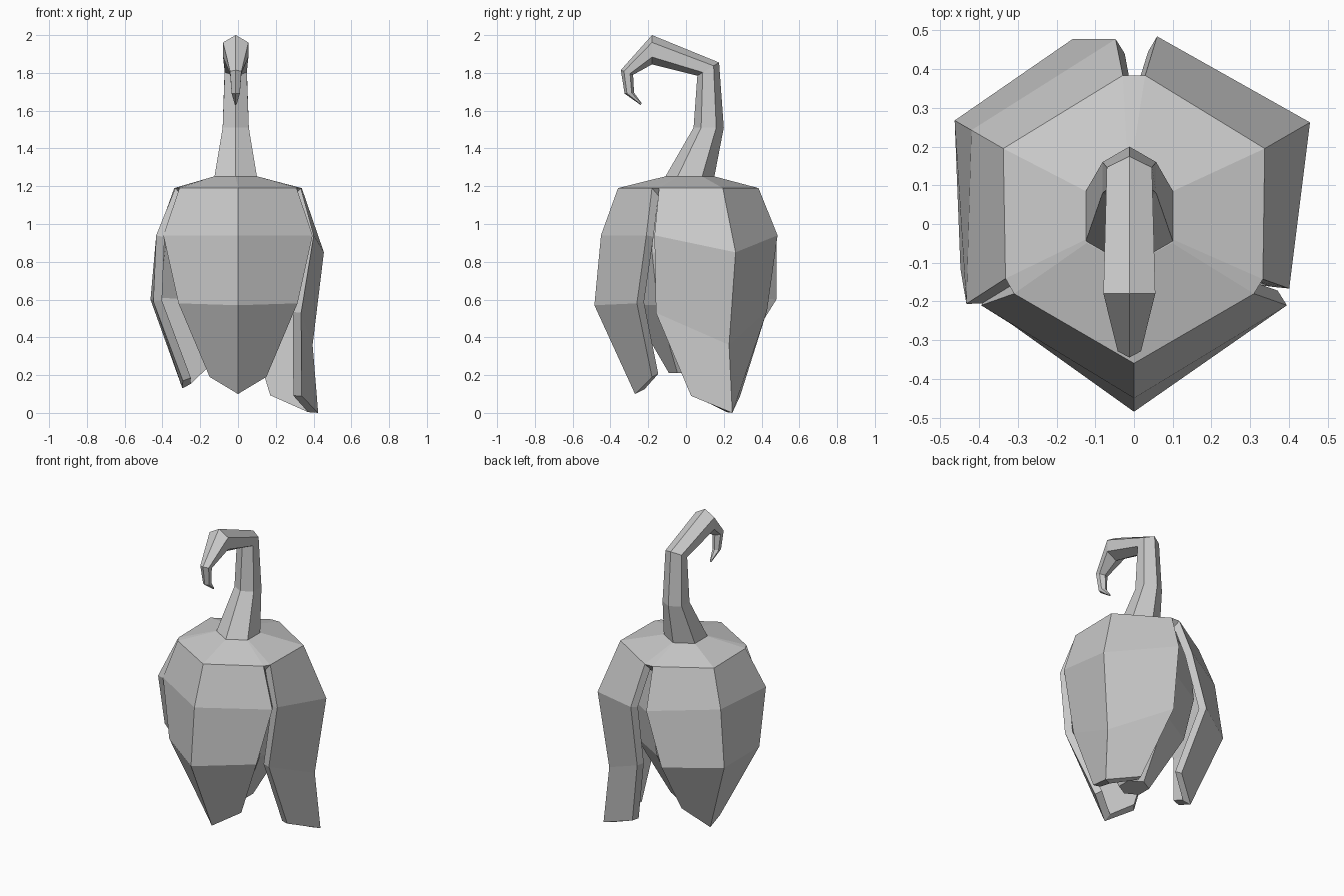
import bpy
from math import cos, sin, pi, radians
from mathutils import Vector

if "Cube" in bpy.data.objects:
    bpy.data.objects.remove(bpy.data.objects["Cube"])


def make(name, verts, faces):
    me = bpy.data.meshes.new(name)
    me.from_pydata(verts, [], faces)
    me.update()
    ob = bpy.data.objects.new(name, me)
    bpy.context.collection.objects.link(ob)
    return ob


def loft(name, rings):
    """Skin equal-sized rings (counter-clockwise, bottom to top) and cap both ends."""
    n = len(rings[0])
    faces = [tuple(reversed(range(n)))]
    for i in range(len(rings) - 1):
        for k in range(n):
            a, b = i * n + k, i * n + (k + 1) % n
            faces.append((a, b, b + n, a + n))
    faces.append(tuple((len(rings) - 1) * n + k for k in range(n)))
    return make(name, [v for r in rings for v in r], faces)


def petal(name, angle, ridge, left, right):
    """Folded petal; ridge rows are (out, z), edge rows (out, sideways, z). Returns its top row."""
    d = Vector((cos(angle), sin(angle), 0))
    t = Vector((-d.y, d.x, 0))
    verts, faces = [], []
    for (r, z), (lr, lt, lz), (rr, rt, rz) in zip(ridge, left, right):
        verts += [d * lr - t * lt + Vector((0, 0, lz)),
                  d * r + Vector((0, 0, z)),
                  d * rr + t * rt + Vector((0, 0, rz))]
    for i in range(len(ridge) - 1):
        for k in range(2):
            a = i * 3 + k
            faces.append((a + 3, a + 4, a + 1, a))
    ob = make(name, verts, faces)
    m = ob.modifiers.new("thickness", "SOLIDIFY")
    m.thickness = 0.045
    m.offset = -1
    m.use_even_offset = True
    return verts[:3]


# Three petals, each opened by a different amount
front_edge = [(.18, .31, 1.19), (.21, .395, .94), (.26, .315, .58), (.18, .15, .19)]
rim = petal("front_petal", radians(270),
            [(.36, 1.19), (.45, .94), (.485, .57), (.27, .10)], front_edge, front_edge)
rim += petal("right_petal", radians(30),
             [(.39, 1.19), (.525, .85), (.456, .36), (.49, 0)],
             [(.217, .29, 1.19), (.264, .345, .94), (.21, .305, .53), (.305, .145, .09)],
             [(.217, .318, 1.19), (.294, .39, .94), (.26, .345, .54), (.305, .155, .09)])
rim += petal("left_petal", radians(150),
             [(.39, 1.19), (.485, .96), (.535, .6), (.34, .13)],
             [(.217, .318, 1.19), (.28, .39, .94), (.376, .335, .6), (.26, .15, .25)],
             [(.217, .288, 1.19), (.272, .395, .94), (.33, .325, .59), (.285, .09, .17)])

# Closed bud inside the petals
bud = [(.09, .21), (.30, .57), (.36, .85), (.33, 1.16)]
loft("inner_bud", [[(r * cos(k * pi / 3 + pi / 6), r * sin(k * pi / 3 + pi / 6), z)
                    for k in range(6)] for r, z in bud])

# Cap joining the petal tops to the stem
underside = [Vector((v.x * .9, v.y * .9, 1.14)) for v in rim]
collar = [Vector((-.012 + .13 * cos(a), .02 + .13 * sin(a), 1.252))
          for centre in (270, 30, 150)
          for a in (radians(centre - 58), radians(centre), radians(centre + 58))]
loft("cap", [underside, rim, collar])

# Hooked hexagonal stem: (outer y, z, inner y, z) of each ring
sections = [(.15, 1.25, -.11, 1.25), (.20, 1.51, .04, 1.51),
            (.175, 1.855, .06, 1.785), (-.18, 2.0, -.18, 1.845),
            (-.345, 1.815, -.28, 1.79), (-.325, 1.69, -.275, 1.695),
            (-.24, 1.63, -.235, 1.64)]
rings = []
for oy, oz, iy, iz in sections:
    c = Vector((-.012, (oy + iy) / 2, (oz + iz) / 2))
    v = Vector((0, (oy - iy) / 2, (oz - iz) / 2))
    side = Vector((v.length, 0, 0))
    rings.append([c + v * cos(k * pi / 3) - side * sin(k * pi / 3) for k in range(6)])
loft("stem", rings)
